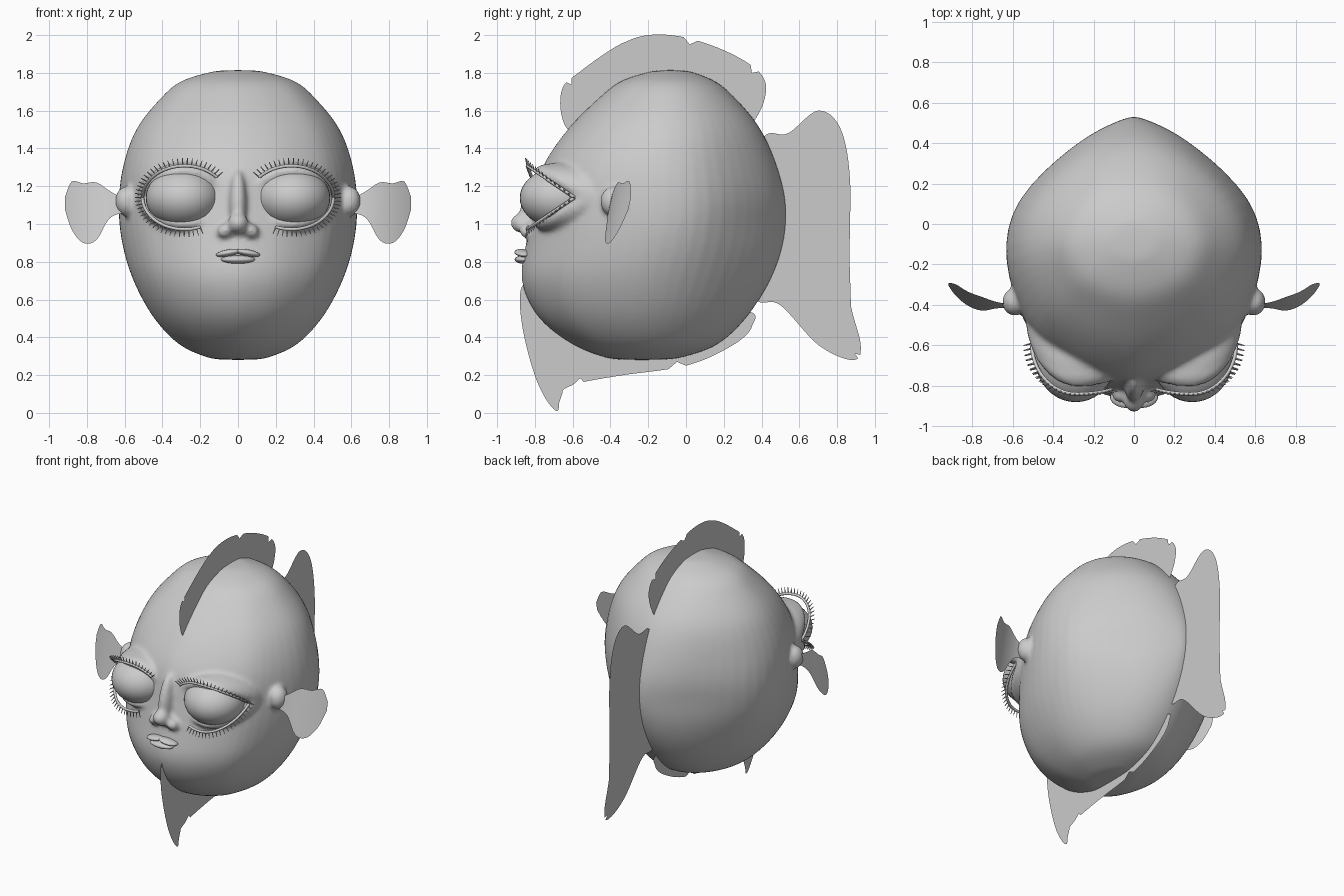
import bpy, bmesh
from math import sin, cos, radians, sqrt
from mathutils import Vector, Matrix, Euler

if "Cube" in bpy.data.objects:
    bpy.data.objects.remove(bpy.data.objects["Cube"])

shade = (.6, .6, .6, 1)
grey = bpy.data.materials.new("plain_grey")
grey.use_nodes = True
grey.diffuse_color = shade
grey.node_tree.nodes["Principled BSDF"].inputs["Base Color"].default_value = shade


def link(name, data):
    data.materials.append(grey)
    ob = bpy.data.objects.new(name, data)
    bpy.context.scene.collection.objects.link(ob)
    return ob


def finish(name, bm, smooth=True):
    mesh = bpy.data.meshes.new(name)
    bm.to_mesh(mesh)
    bm.free()
    mesh.polygons.foreach_set("use_smooth", [smooth] * len(mesh.polygons))
    return link(name, mesh)


def flow(points, steps):
    """Smooth open path through a few control points of any dimension."""
    pts = [Vector(p) for p in points]
    pts = [pts[0]] + pts + [pts[-1]]
    path = []
    for a, b, c, d in zip(pts, pts[1:], pts[2:], pts[3:]):
        for i in range(steps):
            t = i / steps
            path.append(b + (c - a) * (t / 2) + (a * 2 - b * 5 + c * 4 - d) * (t * t / 2)
                        + (b * 3 - a - c * 3 + d) * (t ** 3 / 2))
    return path + [pts[-1]]


def ball(bm, centre, radii, rot=(0, 0, 0), segments=24):
    turn = Euler([radians(a) for a in rot])
    matrix = Matrix.LocRotScale(Vector(centre), turn, Vector(radii))
    bmesh.ops.create_uvsphere(bm, u_segments=segments, v_segments=segments // 2,
                              radius=1, matrix=matrix)


def bridge(bm, rings):
    for a, b in zip(rings, rings[1:]):
        for i in range(len(a)):
            bm.faces.new((a[i - 1], a[i], b[i], b[i - 1]))


# Skull levels: height, half width, front y, back y
levels = [
    (.28, .12, -.38, -.08), (.35, .3, -.58, .15), (.5, .45, -.78, .32), (.7, .56, -.875, .45),
    (.9, .62, -.85, .52), (1.1, .638, -.81, .534), (1.3, .617, -.765, .488),
    (1.5, .547, -.63, .4), (1.66, .42, -.47, .27), (1.76, .3, -.34, .15), (1.815, .1, -.16, 0)]
# Half outline of one slice, from the face to the pointed back
half = [(0, -1), (.3, -.94), (.6, -.77), (.83, -.52), (1, 0), (.9, .42), (.45, .79), (.17, .94), (0, 1)]

bm = bmesh.new()
rings = []
for z, width, front, back in flow(levels, 3):
    middle = front + .47 * (back - front)
    roundness = min(1, abs(z - 1) / .7)
    side = []
    for x, t in flow(half, 2):
        if t > 0:
            x += roundness * (sqrt(max(0, 1 - t * t)) - x)
        reach = back - middle if t > 0 else middle - front
        side.append((x * width, middle + t * reach))
    outline = side + [(-x, y) for x, y in side[-2:0:-1]]
    rings.append([bm.verts.new((x, y, z)) for x, y in outline])
bridge(bm, rings)
bm.faces.new(rings[0])
bm.faces.new(rings[-1])

# Nose, nostrils and ear roots
ball(bm, (0, -.8, 1.11), (.048, .075, .18), (-12, 0, 0))
ball(bm, (0, -.865, 1.005), (.055, .065, .055))
for s in (-1, 1):
    ball(bm, (s * .066, -.835, .965), (.048, .05, .038), (0, s * 25, 0))
    ball(bm, (s * .59, -.385, 1.12), (.062, .07, .08))


def rim_point(a, s, grow=1.0):
    """Point on the eyelid edge; a is the angle from the outer corner."""
    c, h = cos(a), abs(sin(a))
    depth = h if c > 0 else .75 + .25 * h
    return Vector((s * (.283 + .222 * grow * c), -.59 - .25 * depth, 1.14 + .168 * grow * sin(a)))


# Eyelids, blended into the skull
count = 32
for s in (-1, 1):
    loops = []
    for grow, mix in ((1, 0), (1.1, .3), (1.25, 1)):
        loop = [rim_point(radians(360 * i / count), s, grow) for i in range(count)]
        for p in loop:
            p.y += mix * (-.42 - p.y)
        loops.append([bm.verts.new(p) for p in loop])
    bridge(bm, loops)
    bm.faces.new(loops[-1])
    hub = bm.verts.new((s * .283, -.72, 1.14))
    for i in range(count):
        bm.faces.new((hub, loops[0][i - 1], loops[0][i]))
bmesh.ops.recalc_face_normals(bm, faces=bm.faces)
head = finish("head", bm)
head.modifiers.new("round", "SUBSURF").levels = 1
blend = head.modifiers.new("blend", "REMESH")
blend.mode = "VOXEL"
blend.voxel_size = .014
blend.use_smooth_shade = True
head.modifiers.new("soften", "SMOOTH").iterations = 6

# Lips
bm = bmesh.new()
ball(bm, (0, -.862, .812), (.09, .045, .022))
for s in (-1, 1):
    ball(bm, (s * .052, -.865, .847), (.068, .042, .018), (0, s * 10, s * 12))
finish("lips", bm)


def lashes_and_edge(tag, s):
    bm = bmesh.new()
    curve = bpy.data.curves.new(tag + "_lid_edge", "CURVE")
    curve.dimensions = "3D"
    curve.bevel_depth = .009
    curve.bevel_resolution = 2
    curve.use_fill_caps = True
    for end, count in ((140, 24), (-112, 20)):
        line = curve.splines.new("POLY")
        line.points.add(count)
        for i, knot in enumerate(line.points):
            a = radians(end * i / count)
            p = rim_point(a, s)
            knot.co = (*p, 1)
            out = Vector((s * cos(a), -.25, sin(a))).normalized()
            turn = out.to_track_quat("Z", "Y").to_matrix().to_4x4()
            bmesh.ops.create_cone(bm, cap_ends=True, segments=4, radius1=.005, radius2=.002,
                                  depth=.045, matrix=Matrix.Translation(p + out * .02) @ turn)
    link(tag + "_lid_edge", curve)
    finish(tag + "_lashes", bm, False)


# Ear fin columns: x, bottom z, top z
columns = [(.6, 1.06, 1.13), (.68, 1.03, 1.175), (.75, .915, 1.22),
           (.82, .9, 1.215), (.88, .97, 1.225), (.917, 1.08, 1.14)]


def ear_fin(tag, s):
    bm = bmesh.new()
    rows = []
    for x, low, high in flow(columns, 4):
        sweep = -.41 + 1.35 * max(0, x - .64) ** 2
        rows.append([bm.verts.new((s * x, sweep + .22 * (z - 1.07), z)) for z in (low, high)])
    for a, b in zip(rows, rows[1:]):
        bm.faces.new((a[0], b[0], b[1], a[1]))
    finish(tag + "_ear_fin", bm)


for tag, s in (("left", 1), ("right", -1)):
    bm = bmesh.new()
    ball(bm, (s * .288, -.665, 1.138), (.2, .215, .162), segments=40)
    finish(tag + "_eyeball", bm)
    lashes_and_edge(tag, s)
    ear_fin(tag, s)


def flat_fin(name, outline, torn):
    """Flat fin on the centre line from y, z points, with small tears towards the skull."""
    path = flow(outline, 8)
    for i in torn:
        path[i] += (Vector((-.15, 1.05)) - path[i]).normalized() * .03
    bm = bmesh.new()
    face = bm.faces.new([bm.verts.new((0, y, z)) for y, z in path])
    bmesh.ops.triangulate(bm, faces=[face])
    finish(name, bm, False)


flat_fin("top_fin", [
    (-.5, 1.4), (-.64, 1.52), (-.66, 1.7), (-.57, 1.8), (-.31, 1.97), (-.08, 2), (.2, 1.92),
    (.4, 1.79), (.41, 1.64), (.3, 1.45)], range(21, 56, 11))
flat_fin("tail_fin", [
    (.3, 1.3), (.42, 1.47), (.54, 1.48), (.7, 1.6), (.82, 1.5), (.87, 1.2), (.86, .66),
    (.925, .36), (.88, .28), (.7, .36), (.5, .57), (.38, .59), (.25, .7)], (48, 60))
flat_fin("chin_fin", [
    (-.7, .65), (-.86, .68), (-.87, .48), (-.79, .17), (-.685, .01), (-.64, .13), (-.4, .19),
    (0, .25), (.25, .36), (.35, .46), (.3, .54), (-.3, .5)], range(37, 60, 6))
